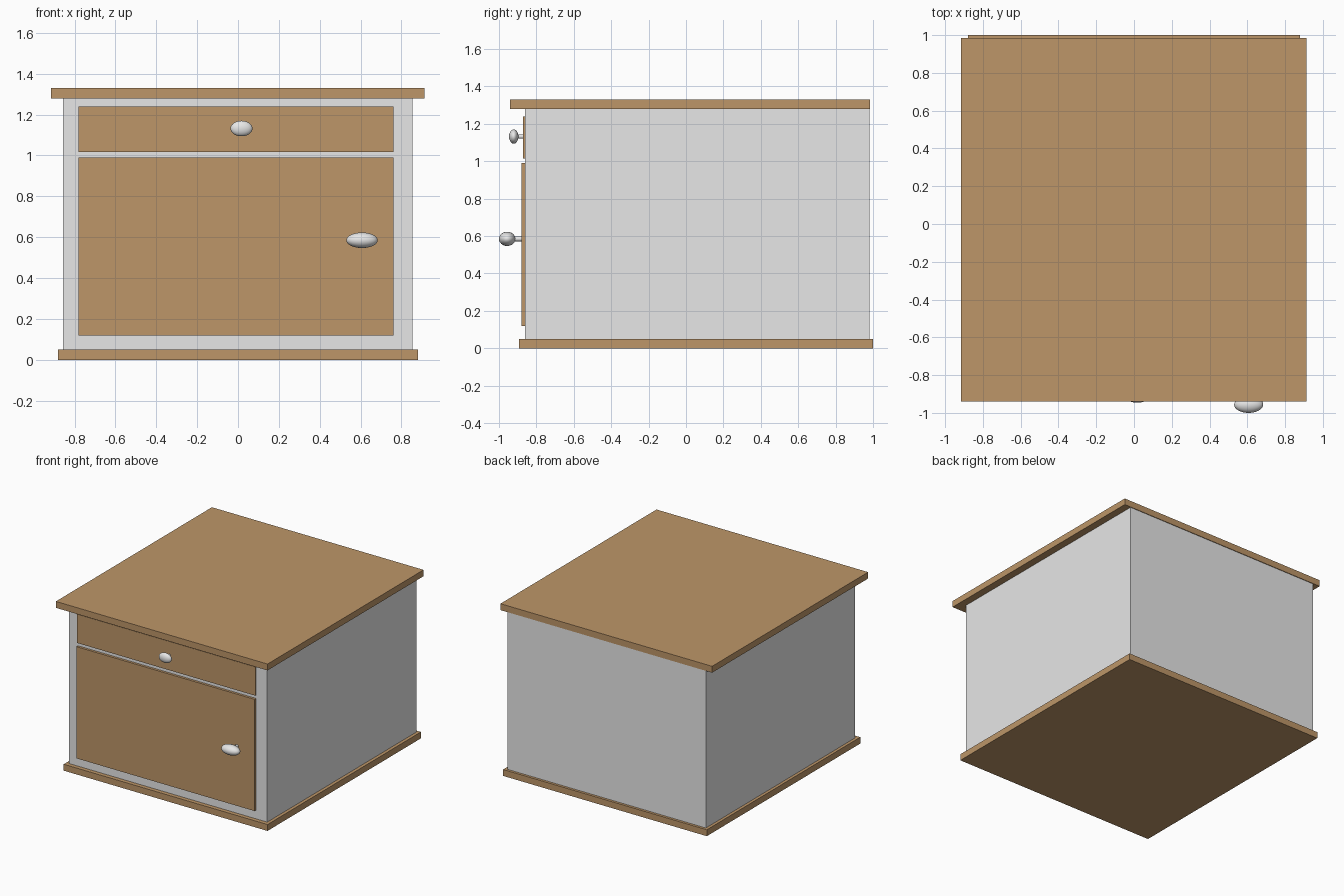
import bpy
import math

if "Cube" in bpy.data.objects:
    bpy.data.objects.remove(bpy.data.objects["Cube"])


def material(name, rgb):
    m = bpy.data.materials.new(name)
    m.diffuse_color = (*rgb, 1.0)
    m.use_nodes = True
    m.node_tree.nodes["Principled BSDF"].inputs["Base Color"].default_value = m.diffuse_color
    return m


wood = material("wood brown", (0.51, 0.305, 0.14))
grey = material("light grey", (0.8, 0.8, 0.8))


def box(name, x, y, z, mat):
    """Box from (min, max) ranges on each axis."""
    bpy.ops.mesh.primitive_cube_add(
        size=1, location=[(a + b) / 2 for a, b in (x, y, z)])
    ob = bpy.context.object
    ob.name = name
    ob.scale = [b - a for a, b in (x, y, z)]
    bpy.ops.object.transform_apply(location=False, rotation=False, scale=True)
    ob.data.materials.append(mat)


def knob(name, centre, radii, stem_radius, back_y):
    """Flattened smooth ball on a short round stem running back to the panel."""
    bpy.ops.mesh.primitive_uv_sphere_add(segments=32, ring_count=16, location=centre)
    ball = bpy.context.object
    ball.name = name
    ball.scale = radii
    bpy.ops.object.transform_apply(location=False, rotation=False, scale=True)
    bpy.ops.object.shade_smooth()
    ball.data.materials.append(grey)

    x, y, z = centre
    bpy.ops.mesh.primitive_cylinder_add(
        vertices=32, radius=stem_radius, depth=back_y - y,
        location=(x, (y + back_y) / 2, z), rotation=(math.pi / 2, 0, 0))
    stem = bpy.context.object
    stem.name = name + "_stem"
    bpy.ops.object.shade_smooth_by_angle()
    stem.data.materials.append(grey)


# Cabinet carcass with overhanging base and top boards
box("base_board", (-0.88, 0.88), (-0.893, 1.0), (0, 0.05), wood)
box("cabinet_body", (-0.857, 0.855), (-0.861, 0.98), (0.05, 1.28), grey)
box("top_board", (-0.915, 0.913), (-0.94, 0.985), (1.28, 1.33), wood)

# Front panels
box("door", (-0.78, 0.76), (-0.88, -0.855), (0.118, 0.99), wood)
box("drawer_front", (-0.78, 0.76), (-0.872, -0.855), (1.016, 1.24), wood)

# Handles
knob("drawer_knob", (0.017, -0.921, 1.132), (0.054, 0.025, 0.038), 0.011, -0.865)
knob("door_knob", (0.607, -0.956, 0.585), (0.077, 0.044, 0.038), 0.013, -0.87)
